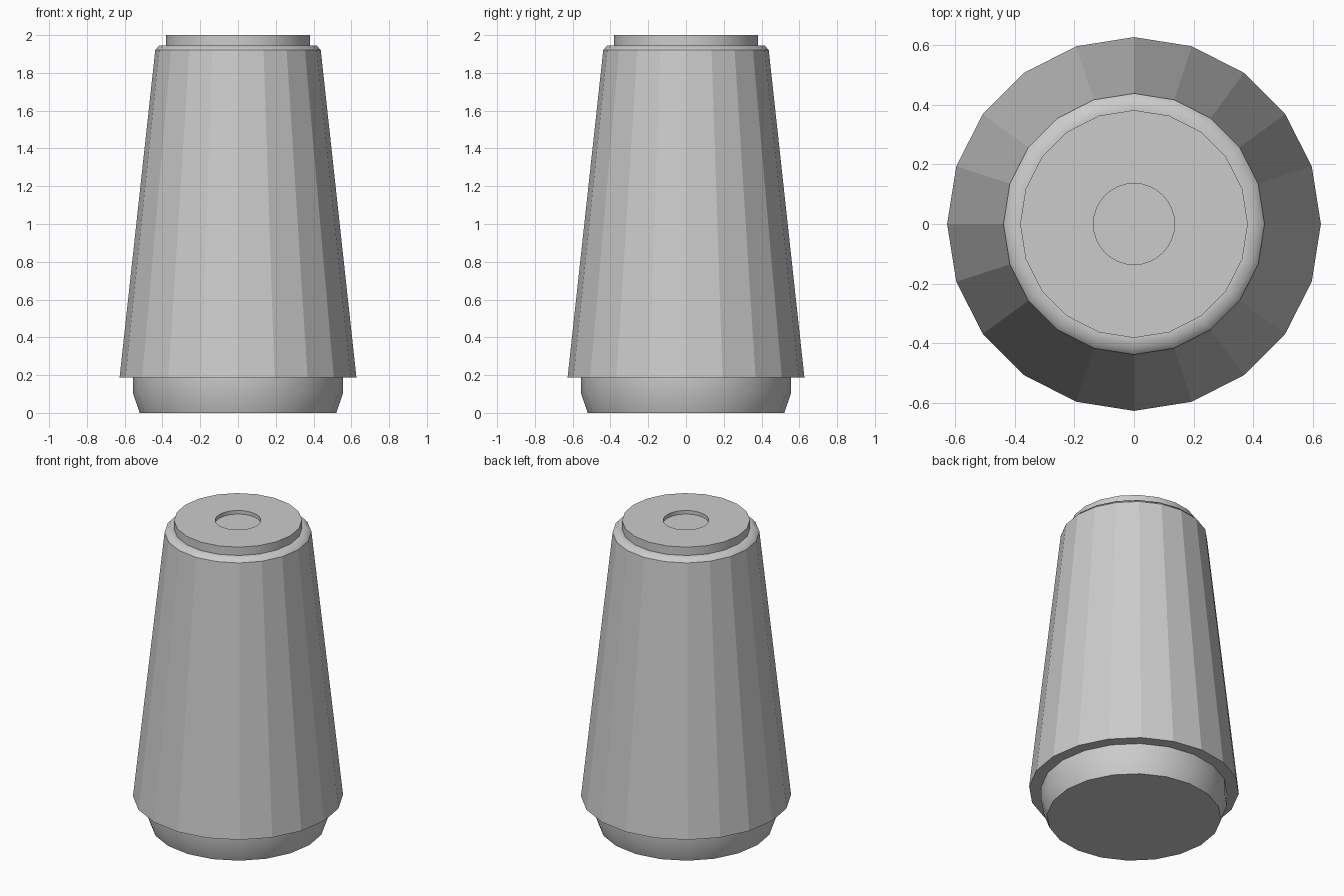
import bpy, bmesh, math

if "Cube" in bpy.data.objects:
    bpy.data.objects.remove(bpy.data.objects["Cube"])

SIDES = 20


def lathe(name, profile, sides=SIDES, smooth=True, cap_bottom=False, cap_top=False):
    """Spin a bottom-to-top (radius, z) profile around the z axis."""
    bm = bmesh.new()
    rings = []
    for r, z in profile:
        rings.append([bm.verts.new((r * math.cos(2 * math.pi * i / sides),
                                    r * math.sin(2 * math.pi * i / sides), z))
                      for i in range(sides)])
    for a, b in zip(rings, rings[1:]):
        for i in range(sides):
            j = (i + 1) % sides
            bm.faces.new((a[i], a[j], b[j], b[i]))
    if cap_bottom:
        bm.faces.new(rings[0][::-1])
    if cap_top:
        bm.faces.new(rings[-1])
    mesh = bpy.data.meshes.new(name)
    bm.to_mesh(mesh)
    bm.free()
    ob = bpy.data.objects.new(name, mesh)
    bpy.context.collection.objects.link(ob)
    if smooth:
        bpy.ops.object.select_all(action='DESELECT')
        ob.select_set(True)
        bpy.context.view_layer.objects.active = ob
        bpy.ops.object.shade_smooth_by_angle(angle=math.radians(60))
    return ob


# Rounded foot
lathe("foot", [(0.52, 0), (0.555, 0.1), (0.555, 0.187)], cap_bottom=True)

# Faceted tapering body with its underside ledge
lathe("body", [(0.555, 0.187), (0.627, 0.187), (0.438, 1.922)], smooth=False)

# Softly bevelled shoulder
lathe("shoulder", [(0.438, 1.922), (0.416, 1.945), (0.382, 1.945)])

# Top cap with a shallow round recess
cap = lathe("top_cap", [(0.382, 1.945), (0.382, 2.0)], cap_bottom=True, cap_top=True)
cutter = lathe("recess_cutter", [(0.136, 1.976), (0.136, 2.1)], sides=32,
               cap_bottom=True, cap_top=True)
cutter.hide_render = True
cutter.hide_set(True)
recess = cap.modifiers.new("recess", 'BOOLEAN')
recess.operation = 'DIFFERENCE'
recess.solver = 'EXACT'
recess.object = cutter
